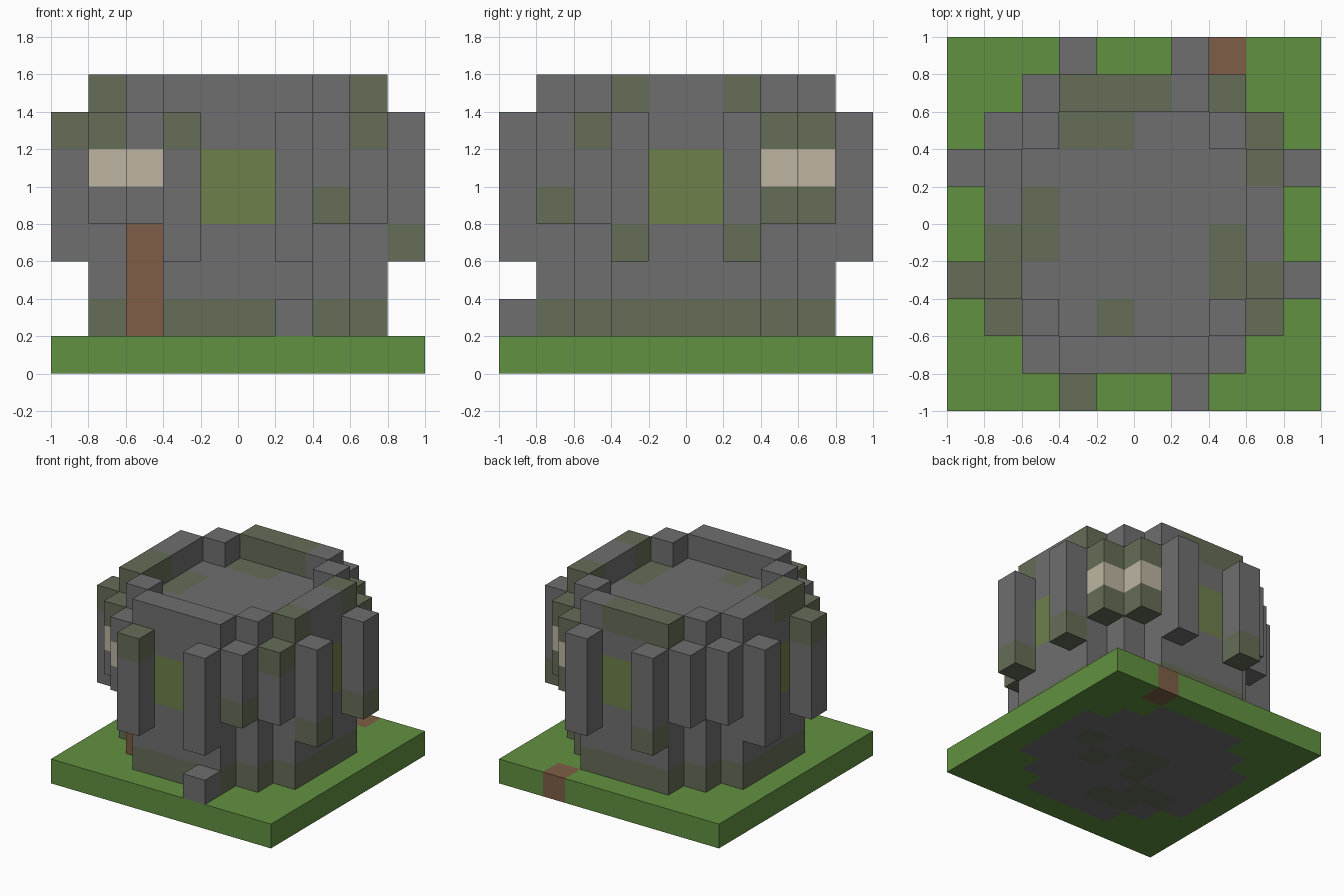
import bpy
import bmesh
from mathutils import Vector

S = 0.2      # block size
N = 10       # blocks along each side

cube = bpy.data.objects.get("Cube")
if cube:
    bpy.data.objects.remove(cube)


def linear(c):
    c /= 255
    return c / 12.92 if c <= 0.04045 else ((c + 0.055) / 1.055) ** 2.4


def make_material(name, rgb):
    colour = [linear(c) for c in rgb] + [1]
    mat = bpy.data.materials.new(name)
    mat.use_nodes = True
    mat.diffuse_color = colour
    bsdf = mat.node_tree.nodes["Principled BSDF"]
    bsdf.inputs["Base Color"].default_value = colour
    bsdf.inputs["Roughness"].default_value = 1
    return mat


PALETTE = {
    "grass": (97, 145, 64),
    "stone": (111, 111, 111),
    "mossy stone": (101, 109, 87),
    "window olive": (110, 128, 76),
    "pale cream": (189, 181, 161),
    "wood brown": (126, 95, 70),
}
GRASS, STONE, MOSS, OLIVE, CREAM, BROWN = PALETTE
MATERIALS = {name: make_material(name, rgb) for name, rgb in PALETTE.items()}

parts = {}   # part name -> {block position: colour}


def inside(i, j):
    """Stepped round footprint of the tower."""
    a, b = sorted((min(i, N - 1 - i), min(j, N - 1 - j)))
    return a >= 1 and a + b >= 4


def on_edge(i, j):
    steps = ((1, 0), (-1, 0), (0, 1), (0, -1))
    return inside(i, j) and not all(inside(i + a, j + b) for a, b in steps)


plan = [(i, j) for i in range(N) for j in range(N)]

# Ground slab with the tower foundation showing underneath
ground = parts["ground"] = {(i, j, 0): STONE if inside(i, j) else GRASS for i, j in plan}
for i, j in ((7, 5), (6, 4), (5, 5), (4, 5), (4, 4), (4, 2), (3, 2), (2, 3), (3, 3)):
    ground[i, j, 0] = MOSS
ground[7, 9, 0] = BROWN

# Tower body: mossy base course, windows on four sides, a wooden door
body = parts["tower_body"] = {}
for i, j in plan:
    if inside(i, j):
        for k in range(1, 7):
            body[i, j, k] = MOSS if k == 1 else STONE
for k in (4, 5):
    for mid in (4, 5):
        for side in (1, 8):
            body[mid, side, k] = OLIVE
            body[side, mid, k] = OLIVE
for k in (1, 2, 3):
    body[2, 2, k] = BROWN
# Mossy patches on the roof floor
for i, j in ((7, 3), (7, 4), (4, 2), (2, 4), (2, 5), (3, 7), (4, 7)):
    body[i, j, 6] = MOSS

# Parapet around the roof
parapet = parts["parapet"] = {(i, j, 7): STONE for i, j in plan if on_edge(i, j)}
for i, j in ((1, 3), (1, 4), (8, 3), (8, 6), (3, 8), (4, 8), (5, 8)):
    parapet[i, j, 7] = MOSS

# Hanging buttresses: long ones on the flats, short ones on the corners
sides = {"front": (0, -1), "back": (0, 1), "left": (1, 0), "right": (-1, 0)}
posts = {}
for sx, xname in ((-1, "right"), (1, "left")):
    for sy, yname in ((-1, "front"), (1, "back")):
        for label, dx, dy, low in (("inner", 2, 5, 3), ("inner_corner", 3, 4, 4),
                                   ("outer_corner", 4, 3, 4), ("outer", 5, 2, 3)):
            i = 4 + dx if sx > 0 else 5 - dx
            j = 4 + dy if sy > 0 else 5 - dy
            name = f"{yname}_{xname}_{label}_buttress"
            parts[name] = posts[i, j] = {(i, j, k): STONE for k in range(low, 7)}

# Cream bands and moss on the buttresses
for i, j in ((1, 2), (2, 1), (8, 7), (7, 8)):
    posts[i, j][i, j, 5] = CREAM
for i, j in ((3, 0), (0, 3), (1, 2), (8, 2), (8, 7), (7, 8)):
    posts[i, j][i, j, 6] = MOSS
for i, j in ((7, 1), (8, 7), (7, 8)):
    posts[i, j][i, j, 4] = MOSS
for i, j in ((9, 3), (9, 6), (3, 9)):
    posts[i, j][i, j, 3] = MOSS

# Loose stone at the foot of the wall
parts["loose_stone"] = {(6, 0, 1): STONE}

filled = {cell for blocks in parts.values() for cell in blocks}


def build(name, blocks):
    """Mesh the exposed block faces and merge flat areas of one colour."""
    used = [c for c in PALETTE if c in blocks.values()]
    mesh = bpy.data.meshes.new(name)
    for colour in used:
        mesh.materials.append(MATERIALS[colour])
    bm = bmesh.new()
    for cell, colour in blocks.items():
        centre = (Vector(cell) + Vector((0.5, 0.5, 0.5))) * S - Vector((1, 1, 0))
        for axis in range(3):
            for sign in (-1, 1):
                normal = Vector((0, 0, 0))
                normal[axis] = sign
                if tuple(int(c + n) for c, n in zip(cell, normal)) in filled:
                    continue
                u = Vector((0, 0, 0))
                u[(axis + 1) % 3] = 1
                v = normal.cross(u)
                corners = (-u - v, u - v, u + v, v - u)
                face = bm.faces.new([bm.verts.new(centre + (normal + c) * S / 2)
                                     for c in corners])
                face.material_index = used.index(colour)
    bmesh.ops.remove_doubles(bm, verts=bm.verts, dist=S / 100)
    bmesh.ops.dissolve_limit(bm, angle_limit=0.01, verts=bm.verts,
                             edges=bm.edges, delimit={"MATERIAL"})
    bm.to_mesh(mesh)
    bm.free()
    bpy.context.collection.objects.link(bpy.data.objects.new(name, mesh))


for part, blocks in parts.items():
    build(part, blocks)
